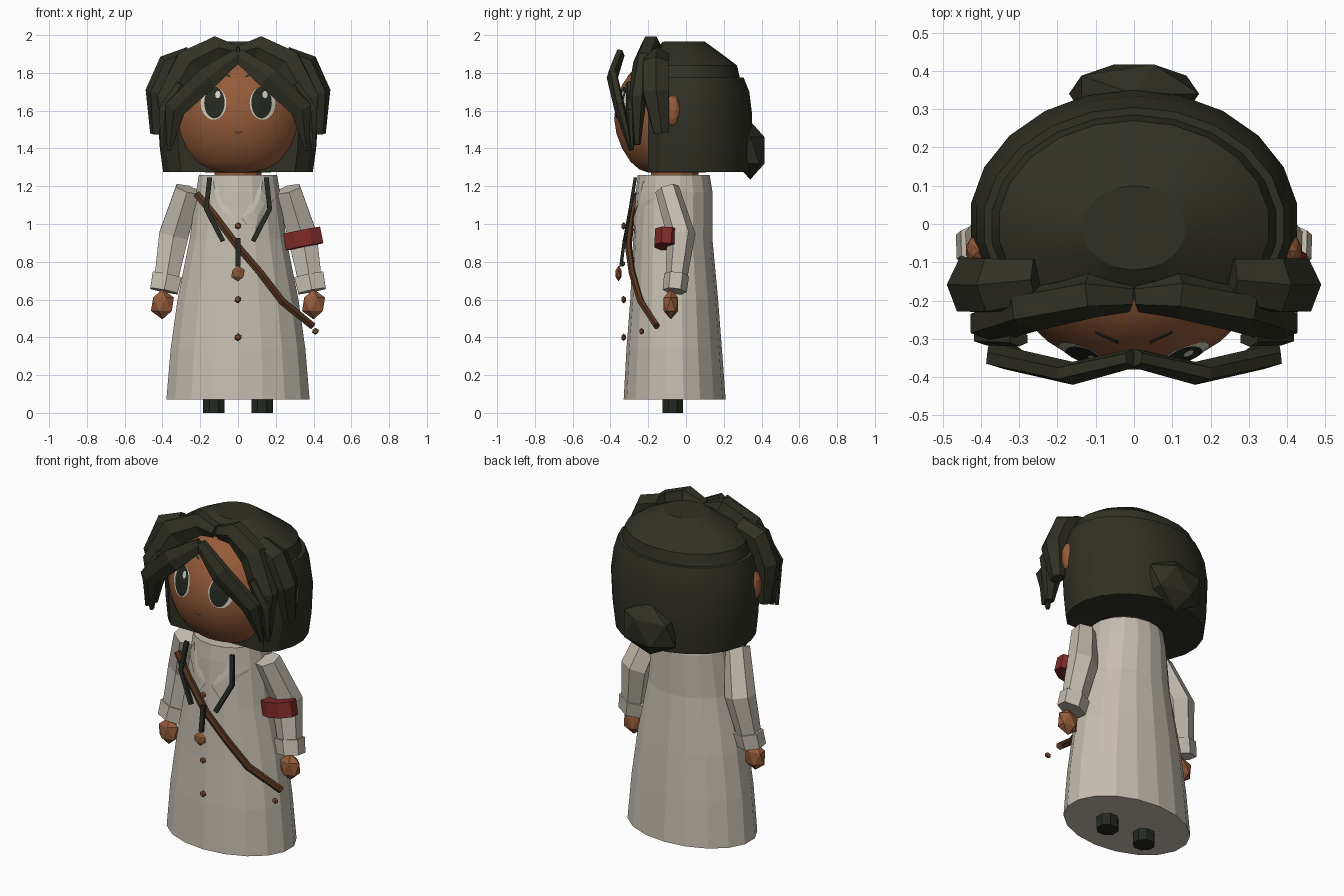
import bpy, bmesh, math
from mathutils import Vector
from mathutils.bvhtree import BVHTree

if "Cube" in bpy.data.objects:
    bpy.data.objects.remove(bpy.data.objects["Cube"])


def material(name, rgb):
    m = bpy.data.materials.new(name)
    m.diffuse_color = (*rgb, 1)
    m.use_nodes = True
    m.node_tree.nodes["Principled BSDF"].inputs["Base Color"].default_value = m.diffuse_color
    return m


HAIR = material("dark_hair", (0.030, 0.030, 0.018))
SKIN = material("brown_skin", (0.30, 0.105, 0.042))
CLOTH = material("cream_cloth", (0.56, 0.51, 0.43))
RED = material("red_cloth", (0.21, 0.024, 0.022))
LEATHER = material("brown_leather", (0.095, 0.036, 0.014))
COPPER = material("copper", (0.25, 0.09, 0.035))
BLACK = material("black_cloth", (0.018, 0.022, 0.015))
WHITE = material("eye_white", (0.62, 0.60, 0.50))


def finish(name, bm, mat, smooth=None):
    bmesh.ops.recalc_face_normals(bm, faces=bm.faces[:])
    me = bpy.data.meshes.new(name)
    bm.to_mesh(me)
    bm.free()
    ob = bpy.data.objects.new(name, me)
    bpy.context.collection.objects.link(ob)
    me.materials.append(mat)
    if smooth:
        bpy.ops.object.select_all(action='DESELECT')
        bpy.context.view_layer.objects.active = ob
        ob.select_set(True)
        bpy.ops.object.shade_smooth_by_angle(angle=math.radians(smooth))
    return ob


def skin_rings(bm, rings):
    """Join rings of points with quads and close both ends."""
    vs = [[bm.verts.new(p) for p in r] for r in rings]
    n = len(vs[0])
    for a, b in zip(vs, vs[1:]):
        for i in range(n):
            bm.faces.new((a[i], a[(i + 1) % n], b[(i + 1) % n], b[i]))
    bm.faces.new(vs[0][::-1])
    bm.faces.new(vs[-1])


def loft(name, levels, n, mat, smooth=None, clip=None):
    """levels: (z, half width, front y, back y) ellipses, optionally cut flat at the front."""
    rings = []
    for z, rx, y0, y1 in levels:
        ring = []
        for i in range(n):
            t = 2 * math.pi * (i + 0.5) / n
            y = (y0 + y1) / 2 + (y1 - y0) / 2 * math.sin(t)
            ring.append((rx * math.cos(t), y if clip is None else max(y, clip), z))
        rings.append(ring)
    bm = bmesh.new()
    skin_rings(bm, rings)
    return finish(name, bm, mat, smooth)


def sweep(name, pts, radii, n, mat, ref=(0, -1, 0)):
    """Polygon section (width, thickness) along a path; ref is the thickness direction."""
    pts = [Vector(p) for p in pts]
    ref, rings = Vector(ref), []
    for i, p in enumerate(pts):
        t = (pts[min(i + 1, len(pts) - 1)] - pts[max(i - 1, 0)]).normalized()
        side = ref.cross(t).normalized()
        up = t.cross(side)
        a, b = radii[i]
        angs = [2 * math.pi * (k + 0.5) / n for k in range(n)]
        rings.append([p + side * a * math.cos(k) + up * b * math.sin(k) for k in angs])
    bm = bmesh.new()
    skin_rings(bm, rings)
    return finish(name, bm, mat)


def blob(name, loc, size, mat, sub=1, smooth=None):
    bm = bmesh.new()
    bmesh.ops.create_icosphere(bm, subdivisions=sub, radius=1)
    for v in bm.verts:
        v.co = Vector([c * s for c, s in zip(v.co, size)]) + Vector(loc)
    return finish(name, bm, mat, smooth)


def tree_of(ob):
    return BVHTree.FromPolygons([v.co for v in ob.data.vertices],
                                [p.vertices for p in ob.data.polygons])


def plate(name, outline, tree, lift, mat):
    """Thin sheet laid on the front of a surface: a fan of rings around its middle."""
    cx = sum(p[0] for p in outline) / len(outline)
    cz = sum(p[1] for p in outline) / len(outline)

    def drop(x, z):
        hit = tree.ray_cast(Vector((x, -2, z)), Vector((0, 1, 0)))[0]
        return (x, (hit.y if hit else -0.2) - lift, z)
    bm = bmesh.new()
    mid = bm.verts.new(drop(cx, cz))
    rings = [[bm.verts.new(drop(cx + (x - cx) * f, cz + (z - cz) * f)) for x, z in outline]
             for f in (0.33, 0.67, 1)]
    n = len(outline)
    for i in range(n):
        j = (i + 1) % n
        bm.faces.new((mid, rings[0][i], rings[0][j]))
        for a, b in zip(rings, rings[1:]):
            bm.faces.new((a[i], b[i], b[j], a[j]))
    ob = finish(name, bm, mat)
    if sum(p.normal.y for p in ob.data.polygons) > 0:
        ob.data.flip_normals()
    return ob


def oval(x, z, a, b, n=24):
    return [(x + a * math.cos(2 * math.pi * i / n), z + b * math.sin(2 * math.pi * i / n))
            for i in range(n)]


# Coat and neck
coat = loft("coat", [(0.07, 0.385, -0.33, 0.21), (0.34, 0.362, -0.315, 0.19),
                     (0.60, 0.325, -0.295, 0.17), (0.92, 0.26, -0.28, 0.14),
                     (1.17, 0.225, -0.265, 0.14), (1.26, 0.21, -0.255, 0.125)], 18, CLOTH)
loft("neck", [(1.2, 0.13, -0.19, 0.07), (1.32, 0.13, -0.19, 0.07)], 12, SKIN)

# Head
head = loft("head", [(1.272, 0.17, -0.20, 0.10), (1.29, 0.225, -0.25, 0.16),
                     (1.33, 0.275, -0.295, 0.21), (1.40, 0.32, -0.34, 0.25),
                     (1.48, 0.345, -0.37, 0.27), (1.56, 0.355, -0.382, 0.28),
                     (1.65, 0.355, -0.372, 0.28), (1.74, 0.335, -0.338, 0.26),
                     (1.82, 0.29, -0.28, 0.21), (1.89, 0.2, -0.19, 0.13)], 32, SKIN, 50)
face = tree_of(head)

# Hair mass, crown and knot
loft("back_hair", [(1.275, 0.40, -0.34, 0.345), (1.40, 0.418, -0.34, 0.352),
                   (1.58, 0.43, -0.34, 0.35), (1.70, 0.415, -0.33, 0.335),
                   (1.775, 0.395, -0.31, 0.305), (1.775, 0.375, -0.30, 0.285),
                   (1.84, 0.355, -0.28, 0.27), (1.90, 0.27, -0.22, 0.19),
                   (1.965, 0.135, -0.12, 0.10)], 22, HAIR, 25, clip=-0.2)
blob("hair_knot", (0, 0.34, 1.39), (0.19, 0.09, 0.155), HAIR)

# Face details
plate("mouth", [(-0.025, 1.495), (0, 1.488), (0.025, 1.495), (0.01, 1.48), (-0.01, 1.48)],
      face, 0.004, LEATHER)

for s, tag in ((-1, "right"), (1, "left")):
    def m(pts):
        return [(s * p[0], *p[1:]) for p in pts]

    # Eyes, brows and ears
    plate(tag + "_eye_white", oval(s * 0.13, 1.64, 0.068, 0.088), face, 0.003, WHITE)
    plate(tag + "_iris", oval(s * 0.125, 1.643, 0.054, 0.084), face, 0.006, BLACK)
    plate(tag + "_eye_glint", oval(s * 0.125 + 0.018, 1.685, 0.014, 0.02, 10), face, 0.009, WHITE)
    plate(tag + "_brow", m([(0.04, 1.775), (0.10, 1.795), (0.10, 1.805), (0.04, 1.787)]),
          face, 0.004, HAIR)
    blob(tag + "_ear", (s * 0.405, -0.07, 1.6), (0.035, 0.042, 0.085), SKIN, 2)

    # Hair locks
    sweep(tag + "_fringe", m([(0, -0.35, 1.895), (0.16, -0.39, 1.775), (0.335, -0.35, 1.61),
                              (0.365, -0.29, 1.39)]),
          [(0.04, 0.025), (0.07, 0.03), (0.065, 0.03), (0.012, 0.012)], 6, HAIR)
    sweep(tag + "_top_lock", m([(0.01, -0.19, 1.91), (0.11, -0.185, 1.932), (0.26, -0.22, 1.85),
                                (0.36, -0.26, 1.66), (0.375, -0.26, 1.42)]),
          [(0.04, 0.04), (0.072, 0.06), (0.09, 0.06), (0.08, 0.05), (0.025, 0.02)], 6, HAIR)
    sweep(tag + "_side_lock", m([(0.25, -0.15, 1.88), (0.365, -0.16, 1.84), (0.43, -0.16, 1.70),
                                 (0.43, -0.13, 1.48)]),
          [(0.065, 0.06), (0.08, 0.065), (0.08, 0.06), (0.045, 0.035)], 6, HAIR,
          (s, 0, 0.6))
    sweep(tag + "_loose_strand", m([(0.30, -0.30, 1.74), (0.385, -0.295, 1.6), (0.40, -0.285, 1.4)]),
          [(0.03, 0.02), (0.04, 0.022), (0.01, 0.01)], 6, HAIR)

    # Sleeve, cuff and hand
    sweep(tag + "_sleeve", m([(0.265, -0.10, 1.185), (0.34, -0.025, 0.94), (0.385, -0.055, 0.68)]),
          [(0.075, 0.065), (0.09, 0.075), (0.07, 0.055)], 6, CLOTH)
    sweep(tag + "_cuff", m([(0.375, -0.05, 0.73), (0.392, -0.06, 0.645)]),
          [(0.09, 0.066), (0.085, 0.064)], 6, CLOTH)
    blob(tag + "_hand", (s * 0.4, -0.08, 0.575), (0.068, 0.045, 0.08), SKIN)

    # Lapels and collar ribbons
    cloth_front = tree_of(coat)
    plate(tag + "_lapel", m([(0.20, 1.14), (0.13, 1.23), (0.02, 1.03), (0.09, 0.94)]),
          cloth_front, 0.008, CLOTH)
    sweep(tag + "_ribbon", m([(0.15, -0.268, 1.245), (0.168, -0.295, 1.08), (0.08, -0.325, 0.91)]),
          [(0.018, 0.012)] * 3, 4, BLACK)

    # Feet
    loft(tag + "_foot", [(0, 0.062, -0.13, -0.01), (0.09, 0.062, -0.13, -0.01)],
         8, BLACK).location.x = s * 0.128

# Armband
sweep("armband", [(0.335, -0.10, 0.965), (0.352, -0.105, 0.88)], [(0.11, 0.068)] * 2, 8, RED)

# Shoulder strap and its stud
sweep("strap", [(-0.22, -0.255, 1.16), (-0.12, -0.29, 1.04), (0, -0.305, 0.88),
                (0.12, -0.285, 0.74), (0.235, -0.24, 0.59), (0.395, -0.155, 0.46)],
      [(0.022, 0.018)] * 6, 6, LEATHER)
blob("strap_stud", (0.41, -0.235, 0.432), (0.02, 0.014, 0.018), COPPER)

# Buttons and pendant
for i, z in enumerate((0.99, 0.6, 0.4)):
    blob(f"button_{i + 1}", (0, -0.33, z), (0.02, 0.014, 0.02), COPPER)
sweep("pendant_cord", [(0, -0.325, 0.925), (0, -0.345, 0.775)], [(0.018, 0.012)] * 2, 4, BLACK)
blob("pendant", (0, -0.357, 0.738), (0.04, 0.018, 0.042), COPPER)
blob("pendant_bead", (0, -0.335, 0.79), (0.014, 0.014, 0.016), COPPER)
